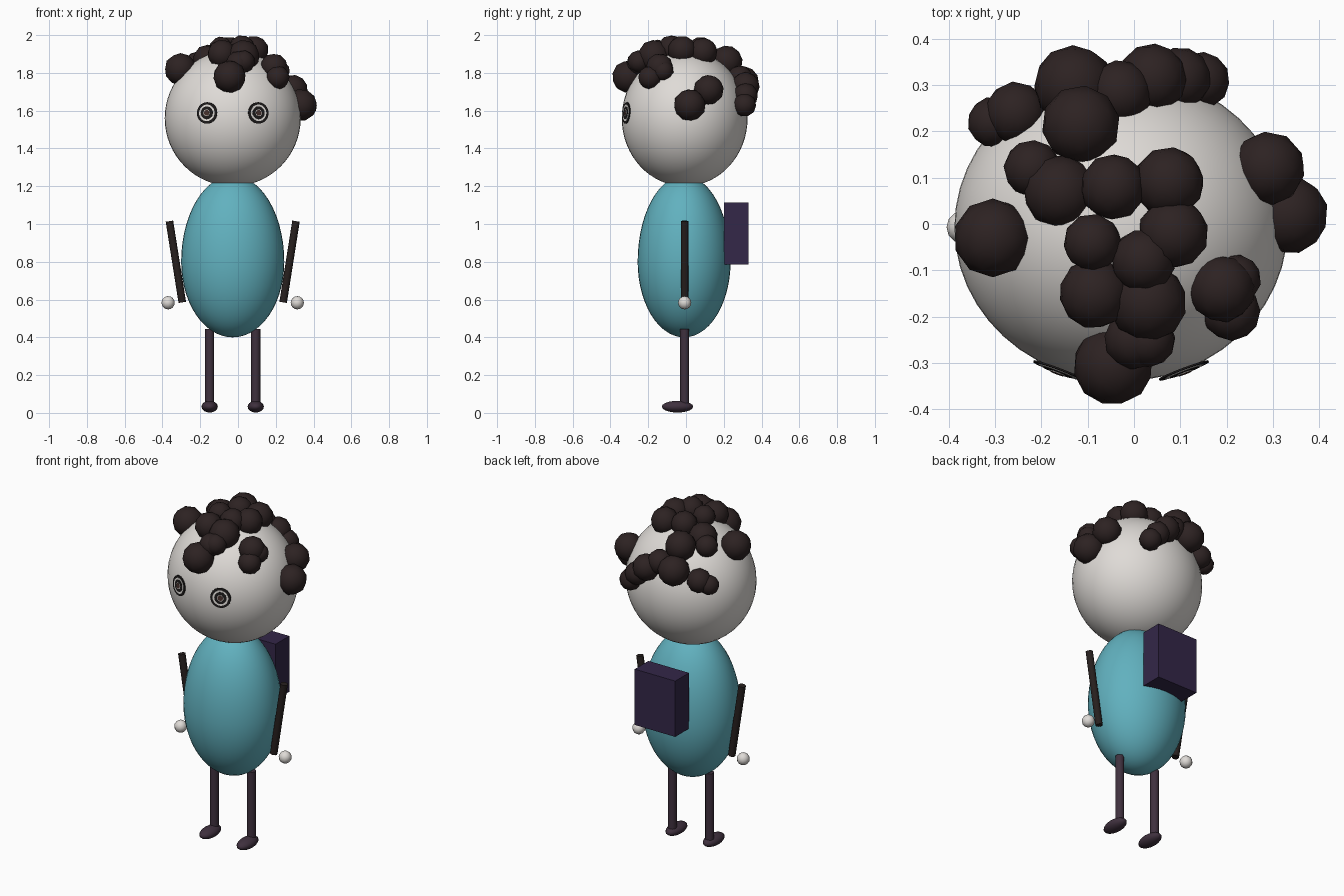
import bpy
import math
from mathutils import Vector

cube = bpy.data.objects.get("Cube")
if cube:
    bpy.data.objects.remove(cube, do_unlink=True)


def material(name, r, g, b):
    mat = bpy.data.materials.new(name)
    mat.use_nodes = True
    mat.diffuse_color = (r, g, b, 1)
    mat.node_tree.nodes["Principled BSDF"].inputs["Base Color"].default_value = (r, g, b, 1)
    return mat


PALE = material("pale skin", .74, .71, .68)
TEAL = material("teal shirt", .12, .44, .52)
HAIR = material("dark brown hair", .026, .016, .016)
SLEEVE = material("black brown arm", .02, .014, .013)
LEG = material("plum leg", .05, .03, .048)
PACK = material("deep purple pack", .033, .02, .065)
INK = material("eye black", .012, .01, .01)
IRIS = material("eye brown", .06, .03, .025)

CX, CY = -.028, -.007          # axis of the figure


def finish(name, mat, smooth=True):
    obj = bpy.context.object
    obj.name = name
    obj.data.name = name
    obj.data.materials.append(mat)
    if smooth:
        bpy.ops.object.transform_apply(location=False, rotation=False, scale=True)
        bpy.ops.object.shade_smooth_by_angle(angle=math.radians(50))
    return obj


def ellipsoid(name, centre, radii, mat, segments=32, rings=20):
    bpy.ops.mesh.primitive_uv_sphere_add(segments=segments, ring_count=rings, location=centre)
    bpy.context.object.scale = radii
    return finish(name, mat)


def rod(name, start, end, radius, mat, sides=12):
    a, b = Vector(start), Vector(end)
    bpy.ops.mesh.primitive_cylinder_add(vertices=sides, radius=radius,
                                        depth=(b - a).length, location=(a + b) / 2)
    bpy.context.object.rotation_euler = (b - a).to_track_quat('Z', 'Y').to_euler()
    return finish(name, mat)


# Head and egg-shaped body, drawn out towards the neck
HEAD = Vector((CX, CY, 1.56))
HEAD_R = Vector((.36, .333, .36))
ellipsoid("head", HEAD, HEAD_R, PALE, 48, 32)
body = ellipsoid("body", (CX, CY - .003, .8), (.273, .246, .4), TEAL, 40, 28)
for v in body.data.vertices:
    if v.co.z > 0:
        v.co.z *= 1.14

# Limbs, mirrored about the figure's axis
for side, word in ((1, "left"), (-1, "right")):
    leg_x = CX + side * .122
    rod(word + "_leg", (leg_x, CY, .04), (leg_x, CY, .445), .024, LEG)
    ellipsoid(word + "_foot", (leg_x, -.045, .033), (.043, .083, .031), LEG, 16, 10)
    rod(word + "_arm", (CX + side * .335, CY, 1.015),
        (CX + side * .267, CY, .585), .02, SLEEVE)
    ellipsoid(word + "_hand", (CX + side * .342, CY, .583), (.035,) * 3, PALE, 12, 8)

# Backpack
bpy.ops.mesh.primitive_cube_add(size=1, location=(CX, .266, .95))
bpy.context.object.scale = (.265, .128, .33)
finish("backpack", PACK, smooth=False)

# Eyes: thin concentric plates resting on the head
EYE_LAYERS = (("rim", .057, INK), ("white", .044, PALE), ("ring", .034, INK),
              ("gap", .018, PALE), ("iris", .015, IRIS))
for side, word in ((1, "left"), (-1, "right")):
    dx, dz = side * .135, .028
    dy = -HEAD_R.y * math.sqrt(1 - (dx / HEAD_R.x) ** 2 - (dz / HEAD_R.z) ** 2)
    point = HEAD + Vector((dx, dy, dz))
    normal = Vector((dx / HEAD_R.x ** 2, dy / HEAD_R.y ** 2, dz / HEAD_R.z ** 2)).normalized()
    for i, (layer, radius, mat) in enumerate(EYE_LAYERS):
        bpy.ops.mesh.primitive_cylinder_add(vertices=28, radius=radius, depth=.004,
                                            location=point + normal * (.002 + i * .0015))
        bpy.context.object.rotation_euler = normal.to_track_quat('Z', 'Y').to_euler()
        finish(word + "_eye_" + layer, mat)

# Hair: chunky curls as (x, y, z, radius)
CURLS = (
    (-.305, -.03, 1.82, .085), (-.045, -.305, 1.78, .087), (0, -.25, 1.85, .065),
    (.03, -.25, 1.86, .06), (.03, -.17, 1.89, .085), (-.085, -.15, 1.9, .077),
    (.02, -.08, 1.93, .07), (.085, -.02, 1.92, .077), (-.09, -.04, 1.93, .063),
    (.075, .09, 1.91, .077), (-.045, .08, 1.92, .072), (-.16, .07, 1.87, .08),
    (-.22, .12, 1.85, .062), (-.115, .215, 1.86, .085), (-.13, .3, 1.75, .087),
    (-.03, .285, 1.77, .07), (.04, .315, 1.73, .075), (.1, .315, 1.68, .067),
    (.145, .31, 1.63, .062), (-.255, .24, 1.7, .068), (-.305, .22, 1.68, .055),
    (.29, .12, 1.71, .08), (.335, .02, 1.63, .085), (.19, -.14, 1.83, .073),
    (.21, -.19, 1.775, .063), (.22, -.12, 1.81, .055))
for i, (x, y, z, r) in enumerate(CURLS):
    bpy.ops.mesh.primitive_ico_sphere_add(subdivisions=2, radius=r, location=(x, y, z),
                                          rotation=(i * .7, i * 1.3, i * .4))
    finish("hair_curl", HAIR)
